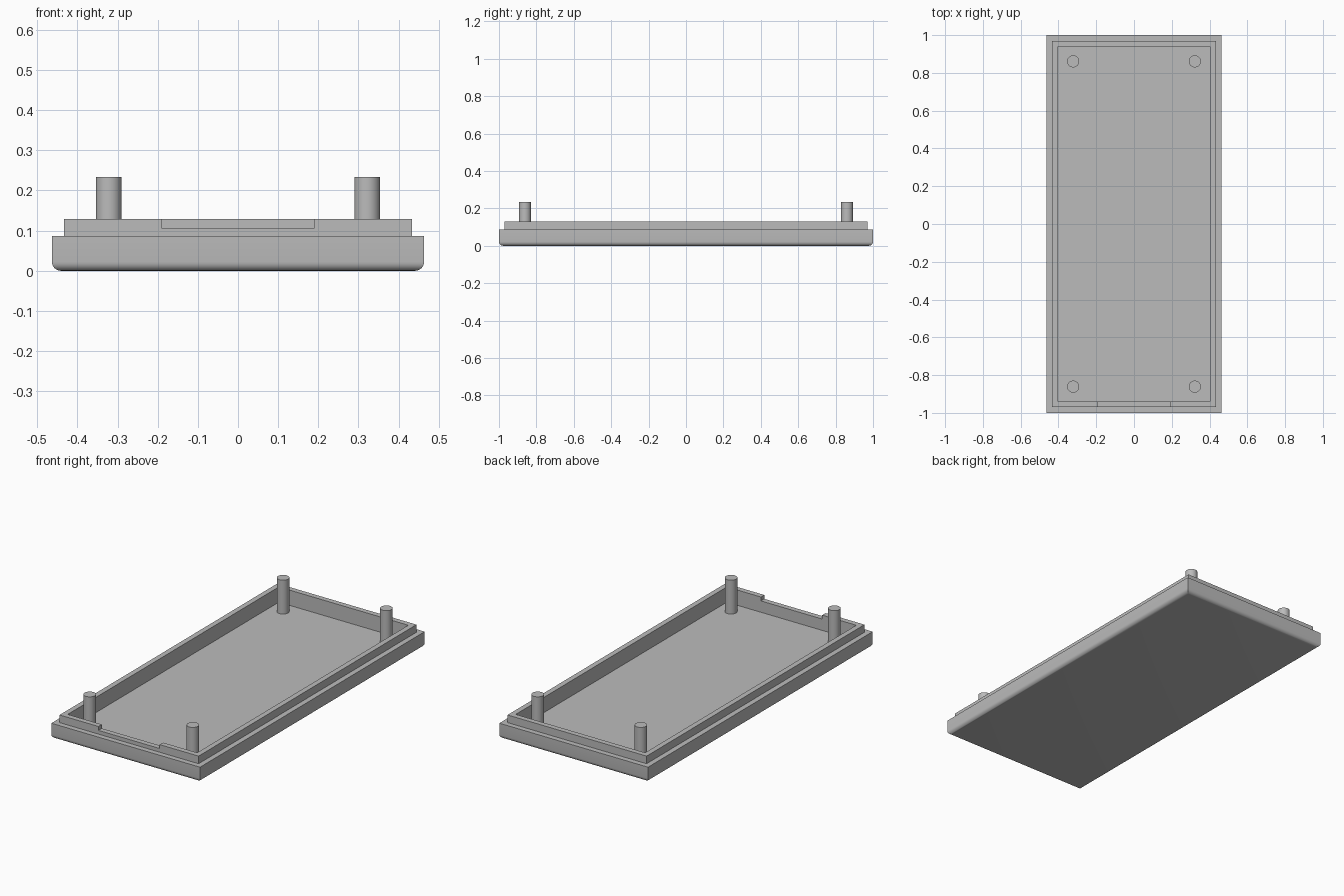
import bpy, bmesh, math

default = bpy.data.objects.get("Cube")
if default:
    bpy.data.objects.remove(default, do_unlink=True)

grey = bpy.data.materials.new("plain_grey")
grey.use_nodes = True
colour = (0.5, 0.5, 0.5, 1)
grey.diffuse_color = colour
grey.node_tree.nodes["Principled BSDF"].inputs["Base Color"].default_value = colour

HX, HY = 0.4635, 1.0                      # half width, half length
FLOOR, RIM, LIP, POST = 0.043, 0.086, 0.129, 0.234
STEP, RADIUS = 0.03, 0.022                # ledge width, bottom rounding


def finish(obj):
    obj.data.materials.clear()
    obj.data.materials.append(grey)
    bpy.ops.object.select_all(action="DESELECT")
    obj.select_set(True)
    bpy.context.view_layer.objects.active = obj
    bpy.ops.object.shade_smooth_by_angle(angle=math.radians(30))


# Tray: (inset, height) profile lofted through rectangular rings
arc = [i * math.pi / 12 for i in range(7)]
profile = [(RADIUS * (1 - math.sin(a)), RADIUS * (1 - math.cos(a))) for a in arc]
profile += [(0, RIM), (STEP, RIM), (STEP, LIP), (2 * STEP, LIP), (2 * STEP, FLOOR)]

bm = bmesh.new()
rings = []
for inset, z in profile:
    x, y = HX - inset, HY - inset
    rings.append([bm.verts.new((sx * x, sy * y, z))
                  for sx, sy in ((-1, -1), (1, -1), (1, 1), (-1, 1))])
for low, high in zip(rings, rings[1:]):
    for i in range(4):
        j = (i + 1) % 4
        bm.faces.new((low[i], low[j], high[j], high[i]))
bm.faces.new(rings[0][::-1])
bm.faces.new(rings[-1])
bmesh.ops.recalc_face_normals(bm, faces=bm.faces)
mesh = bpy.data.meshes.new("tray")
bm.to_mesh(mesh)
bm.free()
tray = bpy.data.objects.new("tray", mesh)
bpy.context.collection.objects.link(tray)

# Shallow notch through the front lip
bpy.ops.mesh.primitive_cube_add(size=1, location=(0, STEP * 1.5 - HY, 0.137))
cutter = bpy.context.object
cutter.name = "notch_cutter"
cutter.scale = (0.382, 0.07, 0.06)
cutter.hide_render = True
bpy.context.view_layer.objects.active = tray
notch = tray.modifiers.new("notch", "BOOLEAN")
notch.operation = "DIFFERENCE"
notch.solver = "EXACT"
notch.object = cutter
bpy.ops.object.modifier_apply(modifier="notch")
bpy.data.objects.remove(cutter, do_unlink=True)
finish(tray)

# Corner posts standing on the floor
for side, sx in (("right", -1), ("left", 1)):
    for end, sy in (("front", -1), ("back", 1)):
        base = FLOOR - 0.01
        bpy.ops.mesh.primitive_cylinder_add(
            vertices=48, radius=0.032, depth=POST - base,
            location=(sx * 0.322, sy * 0.861, (POST + base) / 2))
        post = bpy.context.object
        post.name = f"{end}_{side}_post"
        finish(post)
